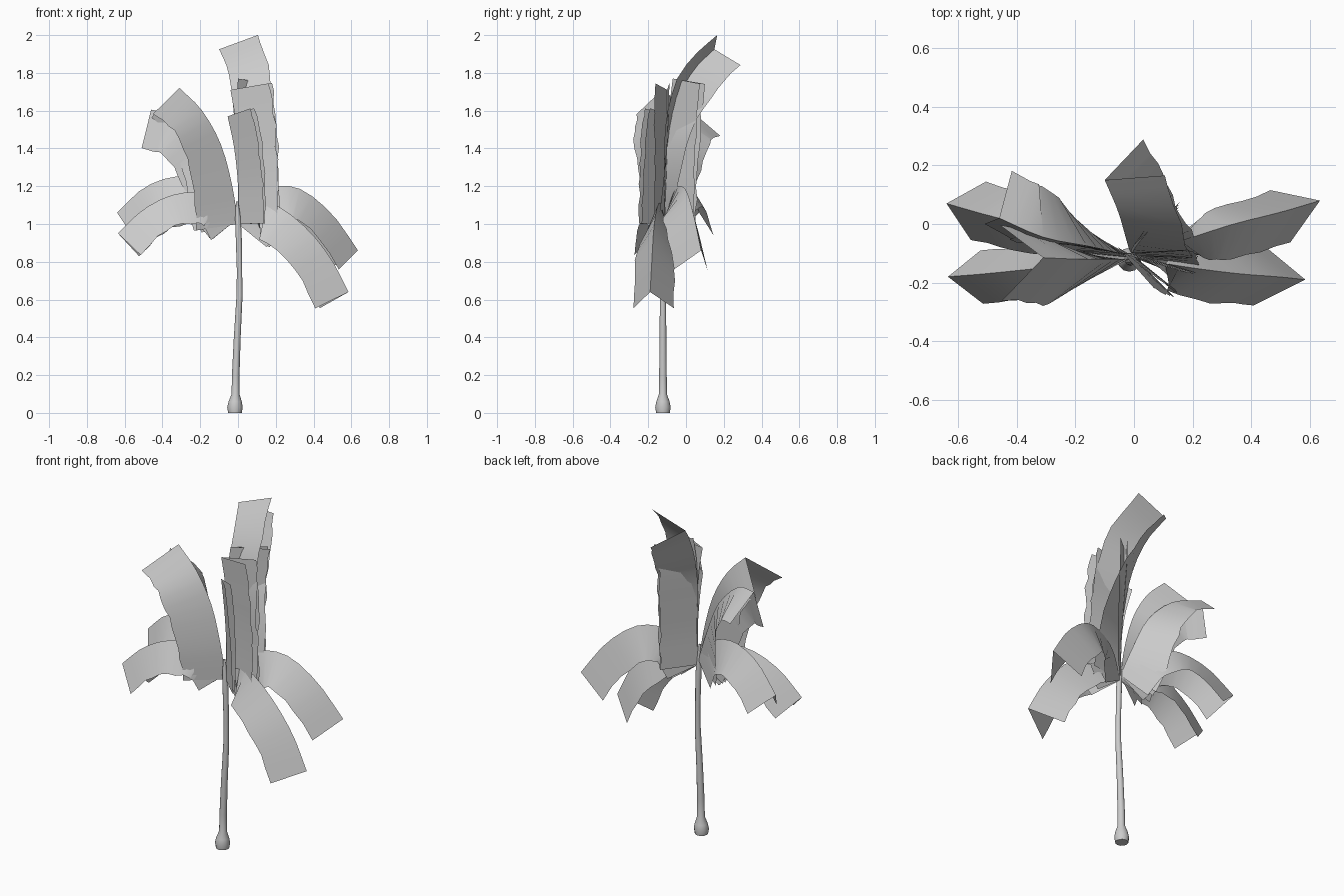
import bpy, bmesh, math, random
from mathutils import Vector

if "Cube" in bpy.data.objects:
    bpy.data.objects.remove(bpy.data.objects["Cube"])

random.seed(4)


def finish(name, bm, angle=40):
    me = bpy.data.meshes.new(name)
    bm.to_mesh(me)
    bm.free()
    ob = bpy.data.objects.new(name, me)
    bpy.context.collection.objects.link(ob)
    bpy.ops.object.select_all(action='DESELECT')
    ob.select_set(True)
    bpy.context.view_layer.objects.active = ob
    bpy.ops.object.shade_smooth_by_angle(angle=math.radians(angle))
    return ob


def spline(pts, t):
    # Catmull-Rom through the control points
    p = [Vector(q) for q in pts]
    p = [2 * p[0] - p[1]] + p + [2 * p[-1] - p[-2]]
    f = t * (len(p) - 3)
    i = min(int(f), len(p) - 4)
    f -= i
    a, b, c, d = p[i:i + 4]
    return 0.5 * (2 * b + (c - a) * f + (2 * a - 5 * b + 4 * c - d) * f * f
                  + (3 * b - a - 3 * c + d) * f ** 3)


# Trunk: flared foot, slim wavy stem (x, z, radius)
bm = bmesh.new()
stem = [(-0.016, 0, 0.036), (-0.016, 0.03, 0.041), (-0.015, 0.06, 0.035), (-0.013, 0.1, 0.021),
        (-0.012, 0.2, 0.02), (-0.004, 0.4, 0.018), (0.008, 0.62, 0.016), (0.008, 0.75, 0.014),
        (0.005, 0.9, 0.016), (0.0, 1.03, 0.015), (-0.005, 1.12, 0.006)]
SIDES = 12
rings = [[bm.verts.new((x + r * math.cos(2 * math.pi * k / SIDES),
                        -0.122 + r * math.sin(2 * math.pi * k / SIDES), z))
          for k in range(SIDES)] for x, z, r in stem]
for lo, hi in zip(rings, rings[1:]):
    for k in range(SIDES):
        n = (k + 1) % SIDES
        bm.faces.new((lo[k], lo[n], hi[n], hi[k]))
bm.faces.new(rings[0][::-1])
bm.faces.new(rings[-1])
finish("trunk", bm)


# Fronds: a folded ribbon, two blades hanging from a curved midrib
def frond(name, path, hang0, hang1, spread0, spread1, width=0.215, steps=12):
    bm = bmesh.new()
    rows = []
    for s in range(steps + 1):
        t = s / steps
        p = spline(path, t)
        tan = (spline(path, min(1, t + 0.02)) - spline(path, max(0, t - 0.02))).normalized()
        hang = Vector(hang0).lerp(Vector(hang1), t)
        hang = (hang - tan * hang.dot(tan)).normalized()
        side = tan.cross(hang)
        a = math.radians(spread0 + (spread1 - spread0) * min(1, t * 1.5))
        row = []
        for sign in (-1, 0, 1):
            w = width * (1 + random.uniform(-0.04, 0.03)) * abs(sign)
            row.append(bm.verts.new(p + w * (hang * math.cos(a) + side * sign * math.sin(a))))
        rows.append(row)
    for a, b in zip(rows, rows[1:]):
        for k in (0, 1):
            bm.faces.new((a[k], a[k + 1], b[k + 1], b[k]))
    finish(name, bm)


base = (0, -0.115, 1.0)
high = (0, -0.115, 1.03)
frond("right_front_frond",
      [base, (0.08, -0.13, 1.1), (0.2, -0.15, 1.1), (0.36, -0.17, 0.98), (0.49, -0.18, 0.82), (0.585, -0.19, 0.64)],
      (1, -0.15, -1), (-0.88, 0.1, -0.4), 10, 30, 0.21)
frond("right_back_frond",
      [base, (0.08, -0.08, 1.14), (0.2, -0.045, 1.2), (0.34, 0.0, 1.18), (0.5, 0.04, 1.05), (0.635, 0.08, 0.86)],
      (1, 0.2, -1), (-0.7, -0.28, -0.5), 8, 28, 0.2)
frond("upright_right_frond",
      [base, (0.0, -0.105, 1.2), (-0.005, -0.1, 1.4), (-0.015, -0.1, 1.56), (-0.04, -0.1, 1.71)],
      (1, -0.2, 0), (1, -0.12, 0.1), 3, 10, 0.22)
frond("upright_back_frond",
      [base, (0.0, -0.11, 1.2), (-0.005, -0.1, 1.4), (-0.01, -0.09, 1.6), (0.0, -0.07, 1.77)],
      (0.65, 0.75, 0), (0.65, 0.72, -0.1), 2, 5)
frond("upright_front_frond",
      [base, (0, -0.11, 1.2), (-0.02, -0.1, 1.4), (-0.055, -0.08, 1.57)],
      (0.75, -0.68, 0), (0.72, -0.68, 0.25), 2, 5, 0.19)
frond("tall_back_frond",
      [base, (0.0, -0.11, 1.25), (-0.015, -0.09, 1.48), (-0.03, -0.04, 1.67), (-0.055, 0.045, 1.82), (-0.1, 0.15, 1.925)],
      (1, 0.1, 0), (0.9, 0.4, -0.05), 3, 30)
frond("left_upright_frond",
      [base, (-0.03, -0.12, 1.2), (-0.09, -0.12, 1.42), (-0.19, -0.12, 1.6), (-0.31, -0.115, 1.72)],
      (-1, -0.25, 0), (-0.6, -0.08, -0.75), 6, 32, 0.24)
frond("left_back_frond",
      [high, (-0.07, -0.095, 1.22), (-0.16, -0.075, 1.42), (-0.31, -0.045, 1.57), (-0.46, 0.02, 1.605)],
      (-1, 0.35, 0), (0.1, 0.3, -0.9), 6, 30)
frond("left_low_front_frond",
      [high, (-0.08, -0.13, 1.13), (-0.2, -0.14, 1.17), (-0.36, -0.155, 1.15), (-0.51, -0.17, 1.07), (-0.635, -0.18, 0.95)],
      (-1, -0.1, -1), (0.65, 0.0, -0.6), 10, 29, 0.185)
frond("left_low_back_frond",
      [high, (-0.09, -0.08, 1.16), (-0.2, -0.05, 1.23), (-0.34, -0.01, 1.25), (-0.5, 0.03, 1.19), (-0.64, 0.07, 1.06)],
      (-1, 0.3, -1), (0.65, -0.15, -0.65), 10, 32, 0.19)
